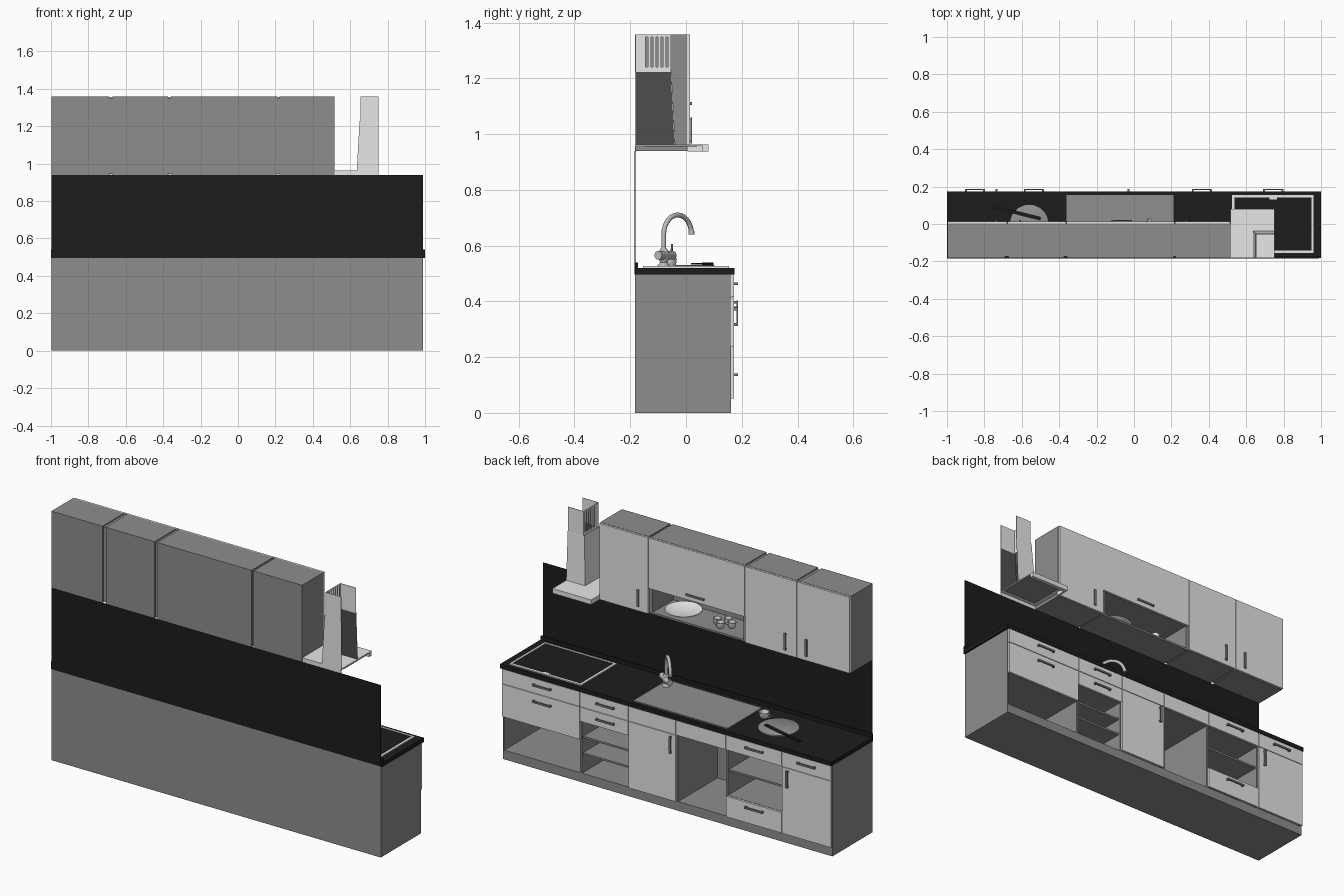
import bpy, bmesh, math
from mathutils import Vector


def material(name, v):
    m = bpy.data.materials.new(name)
    m.diffuse_color = (v, v, v, 1)
    return m


GREY = material("cabinet grey", 0.27)
FRONT = material("light door grey", 0.78)
BLACK = material("black stone", 0.012)
STEEL = material("sink steel", 0.28)
HANDLE = material("handle metal", 0.2)
CHROME = material("chrome", 0.5)
WHITE = material("hood white", 1.0)
DUCT = material("hood duct", 0.8)
DARK = material("dark inside", 0.08)
CHINA = material("china", 0.8)


def finish(name, bm, *mats):
    me = bpy.data.meshes.new(name)
    bm.to_mesh(me)
    bm.free()
    for m in mats:
        me.materials.append(m)
    ob = bpy.data.objects.new(name, me)
    bpy.context.collection.objects.link(ob)
    return ob


def boxes(name, mat, *dims):
    """One mesh made of boxes given as (x0, x1, y0, y1, z0, z1)."""
    bm = bmesh.new()
    for x0, x1, y0, y1, z0, z1 in dims:
        for v in bmesh.ops.create_cube(bm, size=1)["verts"]:
            v.co = Vector((x1 if v.co.x > 0 else x0, y1 if v.co.y > 0 else y0,
                           z1 if v.co.z > 0 else z0))
    return finish(name, bm, mat)


def front(name, x0, x1, y, z0, z1, t=0.011):
    """Door or drawer front with a narrow gap all round."""
    g = 0.0015
    boxes(name, FRONT, (x0 + g, x1 - g, y, y + t, z0 + g, z1 - g))


def handle(x, z, y, upright=False, d=0.012):
    """Slim bow: a bar on two posts."""
    w, h = (0.006, 0.046) if upright else (0.054, 0.005)
    parts = [(x - w, x + w, y + d - 0.006, y + d, z - h, z + h)]
    for s in (-1, 1):
        px, pz = (x, z + s * 0.04) if upright else (x + s * 0.049, z)
        parts.append((px - 0.005, px + 0.005, y, y + d - 0.004, pz - 0.005, pz + 0.005))
    boxes("handle", HANDLE, *parts)


def lathe(name, mat, profile, loc, n=24):
    """Round part from (radius, height) points."""
    bm = bmesh.new()
    rings = [[bm.verts.new((loc[0] + r * math.cos(2 * math.pi * i / n),
                            loc[1] + r * math.sin(2 * math.pi * i / n), loc[2] + z))
              for i in range(n)] for r, z in profile]
    for a, b in zip(rings, rings[1:]):
        for i in range(n):
            bm.faces.new((a[i], a[(i + 1) % n], b[(i + 1) % n], b[i]))
    bm.faces.new(rings[0][::-1])
    bm.faces.new(rings[-1])
    ob = finish(name, bm, mat)
    bpy.ops.object.select_all(action='DESELECT')
    bpy.context.view_layer.objects.active = ob
    ob.select_set(True)
    bpy.ops.object.shade_smooth_by_angle(angle=math.radians(40))


def tube(name, mat, pts, r):
    cu = bpy.data.curves.new(name, 'CURVE')
    cu.dimensions = '3D'
    cu.bevel_depth, cu.bevel_resolution, cu.use_fill_caps = r, 3, True
    sp = cu.splines.new('POLY')
    sp.points.add(len(pts) - 1)
    for p, c in zip(sp.points, pts):
        p.co = (*c, 1)
    sp.use_smooth = True
    cu.materials.append(mat)
    bpy.context.collection.objects.link(bpy.data.objects.new(name, cu))


B, F, T = -0.183, 0.162, 0.006       # back plane, base front, panel thickness

# Base carcass: plinth, back, ends and dividers
cuts = [0.52, 0.226, -0.06, -0.36, -0.70]
boxes("base_carcass", GREY,
      (-0.997, 0.99, B, F, 0, 0.05), (-0.997, 0.99, B, B + T, 0.05, 0.497),
      (-0.997, -0.997 + T, B, F, 0.05, 0.497), (0.99 - T, 0.99, B, F, 0.05, 0.497),
      *[(x - T, x + T, B, F, 0.05, 0.497) for x in cuts])
boxes("base_shelves", GREY,
      (0.52, 0.99, B, F, 0.235, 0.243), (0.226, 0.52, B, F, 0.335, 0.343),
      (0.226, 0.52, B, F - 0.01, 0.238, 0.248), (0.226, 0.52, B, F - 0.01, 0.148, 0.158),
      (-0.70, -0.36, B, F - 0.01, 0.292, 0.302), (-0.70, -0.36, B, F, 0.157, 0.165),
      (-0.997, 0.99, B, F, 0.415, 0.421))

# Base fronts
edges = [0.99] + cuts + [-0.997]
for a, b in zip(edges, edges[1:]):
    front("top_drawer", b, a, F, 0.415, 0.497)
for x0, x1, z0, z1 in ((0.52, 0.99, 0.235, 0.415), (0.226, 0.52, 0.335, 0.415),
                       (-0.70, -0.36, 0.05, 0.165)):
    front("lower_drawer", x0, x1, F, z0, z1)
front("sink_door", -0.06, 0.226, F, 0.05, 0.415)
front("end_door", -0.997, -0.70, F, 0.05, 0.415)
for x, z in ((0.745, 0.463), (0.745, 0.373), (0.363, 0.463), (0.363, 0.377),
             (-0.535, 0.463), (-0.535, 0.137), (-0.85, 0.463)):
    handle(x, z, F + 0.011, d=0.014)
for x in (-0.03, -0.735):
    handle(x, 0.357, F + 0.011, True, d=0.014)

# Worktop, upstand and splashback
boxes("worktop", BLACK, (-1, 1, B, 0.174, 0.497, 0.52))
boxes("upstand", BLACK, (-1, 1, B, B + 0.01, 0.52, 0.54))
boxes("splashback", BLACK, (-0.997, 0.99, B - 0.002, B + 0.002, 0.497, 0.94))

# Sink and hob
boxes("sink_plate", STEEL, (-0.36, 0.21, -0.14, 0.155, 0.518, 0.526))
boxes("hob_glass", BLACK, (0.53, 0.955, -0.15, 0.15, 0.518, 0.523))
w = 0.012
boxes("hob_frame", CHINA,
      (0.525, 0.96, 0.155 - w, 0.155, 0.518, 0.526), (0.525, 0.96, -0.155, -0.155 + w, 0.518, 0.526),
      (0.525, 0.525 + w, -0.155, 0.155, 0.518, 0.526), (0.96 - w, 0.96, -0.155, 0.155, 0.518, 0.526))
boxes("hob_mark", CHINA, (0.725, 0.765, 0.132, 0.144, 0.518, 0.525))

# Tap: body, valves, lever and swan neck turned to the sink
fx, fy = 0.175, -0.08
lathe("tap_body", CHROME, [(0.022, 0), (0.02, 0.01), (0.013, 0.02), (0.02, 0.035),
                           (0.02, 0.055), (0.011, 0.07)], (fx, fy, 0.52))
d = Vector((-0.095, 0.1, 0))
arc = [Vector((fx, fy, 0.64)) + d * (0.5 - 0.5 * math.cos(a)) + Vector((0, 0, 0.07 * math.sin(a)))
       for a in [math.pi * i / 14 for i in range(15)]]
tube("tap_neck", CHROME, [(fx, fy, 0.57)] + [tuple(p) for p in arc], 0.009)
tube("tap_outlet", CHROME, [tuple(arc[-1]), tuple(arc[-1] + Vector((0, 0, 0.012)))], 0.011)
tube("tap_valves", CHROME, [(fx - 0.045, fy + 0.033, 0.565), (fx + 0.04, fy - 0.02, 0.565)], 0.016)
tube("tap_lever", HANDLE, [(fx - 0.035, fy + 0.028, 0.565), (fx - 0.037, fy + 0.03, 0.605)], 0.004)

# Board, knife and cup on the worktop
lathe("chopping_board", STEEL, [(0.095, 0), (0.103, 0.003), (0.103, 0.009), (0.1, 0.011)],
      (-0.56, 0.0, 0.519), 32)
knife = boxes("knife", BLACK, (-0.13, -0.02, -0.007, 0.007, 0, 0.009),
              (-0.02, 0.13, -0.01, 0.01, 0.002, 0.006))
knife.location, knife.rotation_euler.z = (-0.625, 0.06, 0.531), -0.25
CUP = [(0.012, 0), (0.019, 0.008), (0.022, 0.034), (0.019, 0.034), (0.016, 0.01)]
lathe("worktop_cup", CHINA, [(r * 1.25, z) for r, z in CUP], (-0.43, -0.06, 0.52))
tube("worktop_cup_handle", CHINA, [(-0.43 - 0.024 - 0.016 * math.sin(a), -0.06, 0.538 + 0.01 * math.cos(a))
                                   for a in [math.pi * i / 6 for i in range(7)]], 0.003)

# Wall cabinets: closed boxes, recessed gap fillers and one open niche under a flap
UF = 0.003
units = [(0.222, 0.515), (-0.67, -0.375), (-0.998, -0.69)]
boxes("wall_cabinets", GREY, *[(a, b, B, UF, 0.94, 1.358) for a, b in units])
boxes("gap_fillers", GREY, *[(a, b, B + 0.008, UF, 0.944, 1.352)
                             for a, b in ((-0.692, -0.668), (-0.378, -0.356), (0.208, 0.224))])
boxes("flap_cabinet", GREY,
      (-0.358, 0.21, B, UF, 1.08, 1.358), (-0.358, 0.21, B, UF, 0.94, 0.95),
      (-0.358, -0.348, B, UF, 0.95, 1.08), (0.2, 0.21, B, UF, 0.95, 1.08),
      (-0.348, 0.2, B, B + T, 0.95, 1.08))
for x0, x1, z0 in ((0.218, 0.515, 0.94), (-0.363, 0.218, 1.08),
                   (-0.677, -0.363, 0.94), (-0.998, -0.677, 0.94)):
    front("wall_door", x0, x1, UF, z0, 1.358)
for x in (0.278, -0.61, -0.737):
    handle(x, 1.013, UF + 0.011, True, d=0.008)
handle(-0.066, 1.11, UF + 0.011, d=0.008)

# Plate and cups in the niche
lathe("plate", CHINA, [(0.05, 0), (0.06, 0.004), (0.095, 0.018), (0.093, 0.021), (0.058, 0.008)],
      (0.07, -0.08, 0.951), 32)
for x, y in ((-0.14, -0.07), (-0.185, -0.1), (-0.18, -0.04), (-0.225, -0.075)):
    lathe("niche_cup", CHINA, CUP, (x, y, 0.951))


# Cooker hood: half shell open at x = 0.75
def shell(name, mat, o, x0, x1, y0, y1, z0, z1):
    """U-shaped wall (back, side, front) tapering from x0, y0 to x1, y1."""
    bm = bmesh.new()
    rows = [[bm.verts.new(p) for p in ((0.75, B + o, z), (x + o, B + o, z), (x + o, y - o, z), (0.75, y - o, z))]
            for x, y, z in ((x0, y0, z0), (x1, y1, z1))]
    for i in range(3):
        bm.faces.new((rows[0][i], rows[1][i], rows[1][i + 1], rows[0][i + 1]))
    finish(name, bm, mat)


shell("hood_body", WHITE, 0, 0.635, 0.65, -0.038, -0.052, 0.96, 1.228)
shell("hood_body_lining", DARK, 0.003, 0.635, 0.65, -0.038, -0.052, 0.96, 1.228)
boxes("hood_duct", DUCT,
      (0.655, 0.75, B, B + 0.003, 1.22, 1.358), (0.655, 0.75, -0.056, -0.053, 1.22, 1.358),
      (0.655, 0.658, B, -0.145, 1.22, 1.358), (0.655, 0.658, B, -0.053, 1.22, 1.24),
      (0.655, 0.658, B, -0.053, 1.348, 1.358),
      *[(0.655, 0.658, y, y + 0.01, 1.24, 1.35) for y in (-0.136, -0.118, -0.1, -0.082, -0.064)])
boxes("hood_tray", WHITE,
      (0.516, 0.75, B, 0.08, 0.957, 0.963), (0.516, 0.75, 0.06, 0.08, 0.937, 0.957),
      (0.516, 0.526, 0.005, 0.06, 0.937, 0.957), (0.516, 0.75, B, B + 0.004, 0.937, 0.957))
boxes("hood_filter", GREY, (0.545, 0.749, B + 0.03, 0.04, 0.953, 0.956))
